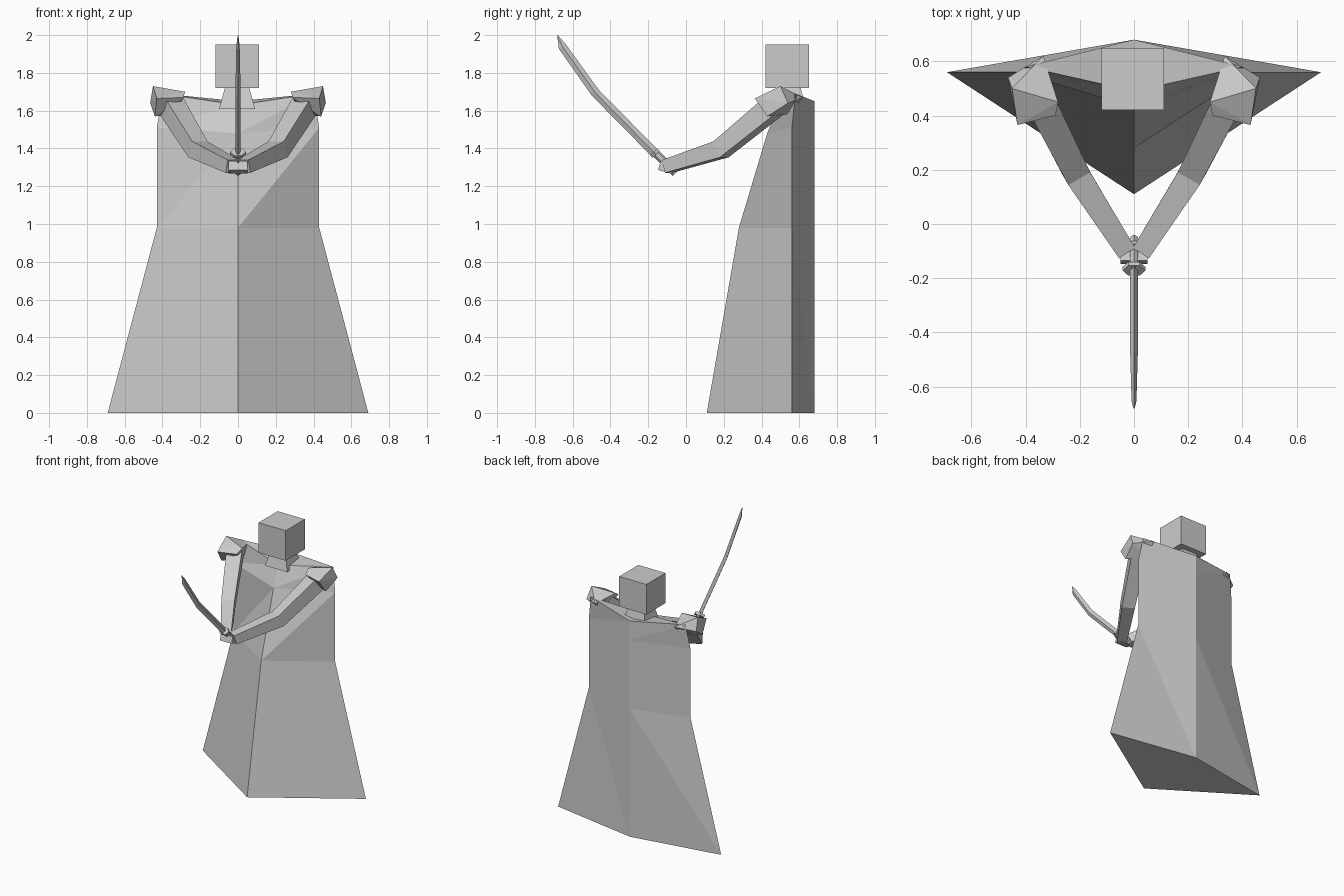
import bpy, bmesh
from math import radians, cos, sin, tau
from mathutils import Vector, Matrix

if "Cube" in bpy.data.objects:
    bpy.data.objects.remove(bpy.data.objects["Cube"])


def finish(name, bm):
    bmesh.ops.recalc_face_normals(bm, faces=bm.faces)
    me = bpy.data.meshes.new(name)
    bm.to_mesh(me)
    bm.free()
    ob = bpy.data.objects.new(name, me)
    bpy.context.collection.objects.link(ob)
    return ob


def loft(name, rings):
    """Skin a list of equal-length point rings and cap both ends."""
    bm = bmesh.new()
    vs = [[bm.verts.new(p) for p in r] for r in rings]
    n = len(vs[0])
    for a, b in zip(vs, vs[1:]):
        for i in range(n):
            j = (i + 1) % n
            bm.faces.new((a[i], a[j], b[j], b[i]))
    bm.faces.new(vs[0])
    bm.faces.new(vs[-1])
    return finish(name, bm)


def box(name, loc, size, tilt=0, taper=1.0):
    bm = bmesh.new()
    bmesh.ops.create_cube(bm, size=1)
    for v in bm.verts:
        if v.co.z > 0:
            v.co.x *= taper
            v.co.y *= taper
    bmesh.ops.transform(bm, verts=bm.verts, matrix=Matrix.Translation(loc)
                        @ Matrix.Rotation(radians(tilt), 4, 'X') @ Matrix.Diagonal((*size, 1)))
    return finish(name, bm)


def ring(center, direction, half_side, half_up, n=4, turn=0.5):
    """n-sided section around a point, square to the direction."""
    d = Vector(direction).normalized()
    side = Vector((1, 0, 0)) if abs(d.x) < 1e-6 else d.cross((0, 0, 1)).normalized()
    up = side.cross(d)
    return [Vector(center) + side * half_side * cos(tau * (k + turn) / n)
            + up * half_up * sin(tau * (k + turn) / n) for k in range(n)]


# robe: (half width, side y, side z, front y, front z, back z)
levels = [(0.69, 0.56, 0, 0.11, 0, 0),
          (0.43, 0.56, 0.98, 0.28, 0.98, 0.98),
          (0.43, 0.56, 1.51, 0.43, 1.48, 1.50),
          (0.40, 0.58, 1.69, 0.49, 1.63, 1.65)]
bm = bmesh.new()
rows = []
for w, sy, sz, fy, fz, bz in levels:
    rows.append([bm.verts.new(p) for p in
                 ((0, fy, fz), (w, sy, sz), (0, 0.68, bz), (-w, sy, sz))])
for lv, (a, b) in enumerate(zip(rows, rows[1:])):
    for i in range(4):
        j = (i + 1) % 4
        if lv == 0:
            tris = ((a[i], a[j], b[i]), (a[j], b[j], b[i]))
        else:
            tris = ((a[i], a[j], b[j]), (a[i], b[j], b[i]))
        for t in tris:
            bm.faces.new(t)
bm.faces.new(rows[0])
f, r, k, l = rows[-1]
bm.faces.new((f, r, k))
bm.faces.new((f, k, l))
finish("robe", bm)

# head and neck
box("head", (-0.005, 0.535, 1.835), (0.23, 0.23, 0.23))
box("neck", (-0.005, 0.55, 1.67), (0.19, 0.17, 0.12), taper=0.65)

# arms and shoulder pads
pad = [(0.45, 0.50, 1.73), (0.335, 0.62, 1.67), (0.28, 0.45, 1.70), (0.29, 0.40, 1.67),
       (0.465, 0.54, 1.64), (0.43, 0.365, 1.665), (0.44, 0.43, 1.57), (0.33, 0.53, 1.58)]
for s, label in ((1, "right"), (-1, "left")):
    shoulder, elbow, hand = (Vector((s * x, y, z)) for x, y, z in
                             ((0.365, 0.49, 1.645), (0.212, 0.185, 1.395), (0.03, -0.10, 1.305)))
    d1, d2 = elbow - shoulder, hand - elbow
    loft(label + "_arm", [ring(shoulder, d1, 0.078, 0.078),
                          ring(elbow, d1.normalized() + d2.normalized(), 0.066, 0.066),
                          ring(hand, d2, 0.05, 0.05)])
    bm = bmesh.new()
    for x, y, z in pad:
        bm.verts.new((s * x, y, z))
    bmesh.ops.convex_hull(bm, input=bm.verts)
    finish(label + "_shoulder_pad", bm)

# clasped hands
box("hands", (0, -0.105, 1.30), (0.10, 0.075, 0.05), tilt=-15)

# sword: handle, guard, curved blade
axis = Vector((0, -0.70, 0.71))
loft("sword_handle", [ring((0, -0.055, 1.27), axis, 0.016, 0.022, 6),
                      ring((0, -0.17, 1.385), axis, 0.016, 0.022, 6)])
loft("sword_guard", [ring(Vector((0, -0.165, 1.375)) + axis * t, axis, 0.042, 0.03, 6, 0)
                     for t in (-0.01, 0.01)])
path = [((0, -0.165, 1.375), (0, -0.7, 0.72), 0.014, 0.024),
        ((0, -0.48, 1.695), (0, -0.66, 0.75), 0.014, 0.024),
        ((0, -0.655, 1.94), (0, -0.55, 0.83), 0.009, 0.022),
        ((0, -0.68, 1.998), (0, -0.40, 0.90), 0.002, 0.002)]
loft("sword_blade", [ring(c, d, a, b, 4, 0) for c, d, a, b in path])
